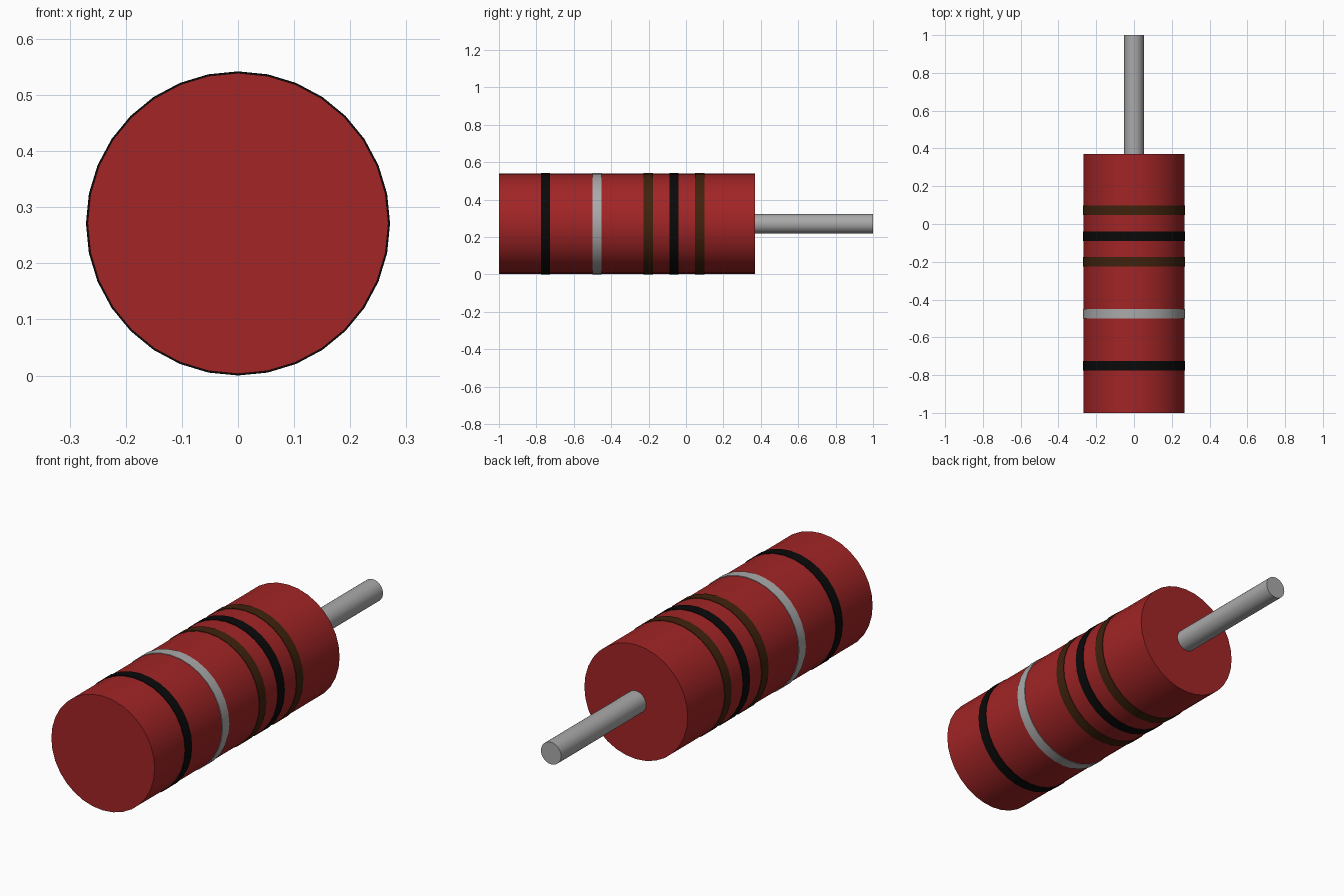
import bpy
import math

cube = bpy.data.objects.get("Cube")
if cube:
    bpy.data.objects.remove(cube, do_unlink=True)

AXIS_Z = 0.271
BODY_RADIUS = 0.268
BAND_RADIUS = 0.271
BAND_WIDTH = 0.05


def material(name, color, roughness=0.5):
    mat = bpy.data.materials.new(name)
    mat.use_nodes = True
    mat.diffuse_color = (*color, 1)
    shader = mat.node_tree.nodes["Principled BSDF"]
    shader.inputs["Base Color"].default_value = (*color, 1)
    shader.inputs["Roughness"].default_value = roughness
    return mat


def rod(name, radius, y_start, y_end, mat, sides=32):
    """Capped cylinder lying along y, smooth round its side."""
    bpy.ops.mesh.primitive_cylinder_add(
        vertices=sides, radius=radius, depth=y_end - y_start,
        location=(0, (y_start + y_end) / 2, AXIS_Z),
        rotation=(math.pi / 2, 0, 0))
    obj = bpy.context.object
    obj.name = name
    obj.data.materials.append(mat)
    bpy.ops.object.shade_smooth_by_angle(angle=math.radians(30))
    return obj


red = material("body red", (0.36, 0.018, 0.019))
black = material("band black", (0.003, 0.003, 0.003))
brown = material("band brown", (0.05, 0.016, 0.004))
silver = material("silver grey", (0.40, 0.40, 0.40))

# Body and the single wire lead at the back
rod("body", BODY_RADIUS, -1, 0.37, red)
rod("wire_lead", 0.052, 0.30, 1, silver)

# Colour bands, standing just proud of the body
bands = [
    ("front_black_band", -0.751, black),
    ("silver_band", -0.476, silver),
    ("middle_brown_band", -0.201, brown),
    ("rear_black_band", -0.064, black),
    ("rear_brown_band", 0.073, brown),
]
for name, y, mat in bands:
    rod(name, BAND_RADIUS, y - BAND_WIDTH / 2, y + BAND_WIDTH / 2, mat)
